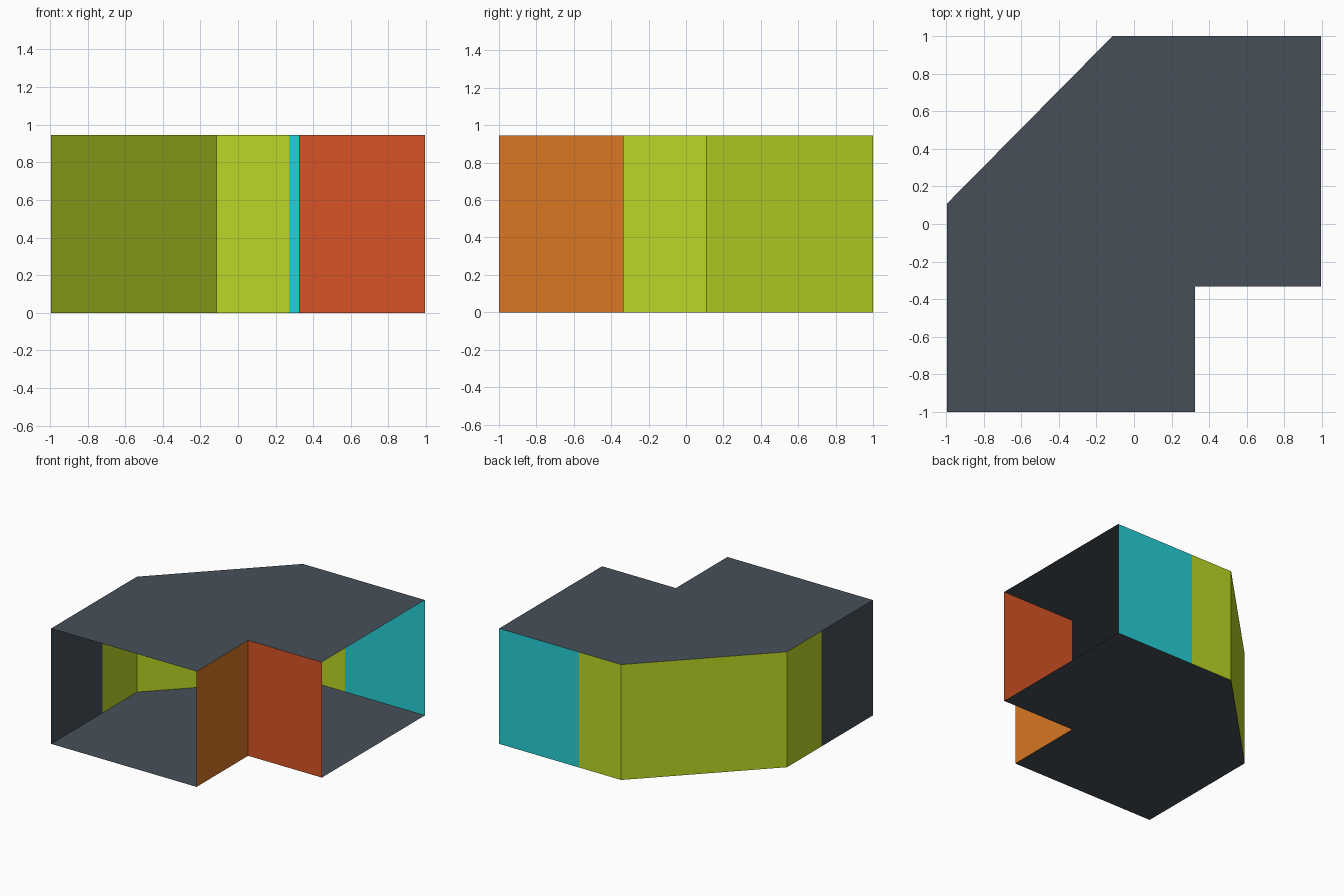
import bpy

if "Cube" in bpy.data.objects:
    bpy.data.objects.remove(bpy.data.objects["Cube"])

HEIGHT = 0.945
W = 0.993          # half width in x
INNER = (0.325, -0.333)   # notch corner


def material(name, rgb):
    """Flat colour from sRGB 0-255 values."""
    def lin(c):
        c /= 255
        return c / 12.92 if c <= 0.04045 else ((c + 0.055) / 1.055) ** 2.4
    m = bpy.data.materials.new(name)
    m.diffuse_color = (*[lin(c) for c in rgb], 1)
    m.use_nodes = True
    m.node_tree.nodes["Principled BSDF"].inputs["Base Color"].default_value = m.diffuse_color
    return m


slate = material("slate", (70, 79, 88))
lime = material("lime", (188, 215, 38))
cyan = material("cyan", (37, 208, 215))
red = material("red", (215, 84, 37))
orange = material("orange", (215, 119, 35))


def sheet(name, verts, mat):
    """One flat polygon as its own object."""
    me = bpy.data.meshes.new(name)
    me.from_pydata(verts, [], [list(range(len(verts)))])
    me.materials.append(mat)
    ob = bpy.data.objects.new(name, me)
    bpy.context.collection.objects.link(ob)
    return ob


def wall(name, a, b, mat):
    """Full-height wall; a to b runs anticlockwise so it faces outward."""
    return sheet(name, [(*a, 0), (*b, 0), (*b, HEIGHT), (*a, HEIGHT)], mat)


# Plan outline, anticlockwise from the front left corner
outline = [(-W, -1), (INNER[0], -1), INNER, (W, INNER[1]),
           (W, 1), (-0.113, 1), (-W, 0.11)]

# Floor and roof share the outline
sheet("floor", [(x, y, 0) for x, y in reversed(outline)], slate)
sheet("roof", [(x, y, HEIGHT) for x, y in outline], slate)

# Notch walls
wall("notch_side_wall", outline[1], outline[2], orange)
wall("notch_front_wall", outline[2], outline[3], red)

# Back wall in two colours, slanted corner, left wall in two colours
back_split, left_split = (0.27, 1), (-W, -0.335)
wall("back_wall_right", outline[4], back_split, cyan)
wall("back_wall_left", back_split, outline[5], lime)
wall("slanted_wall", outline[5], outline[6], lime)
wall("left_wall_back", outline[6], left_split, lime)
wall("left_wall_front", left_split, outline[0], slate)
# The front end (y = -1) and right end (x = W) stay open
